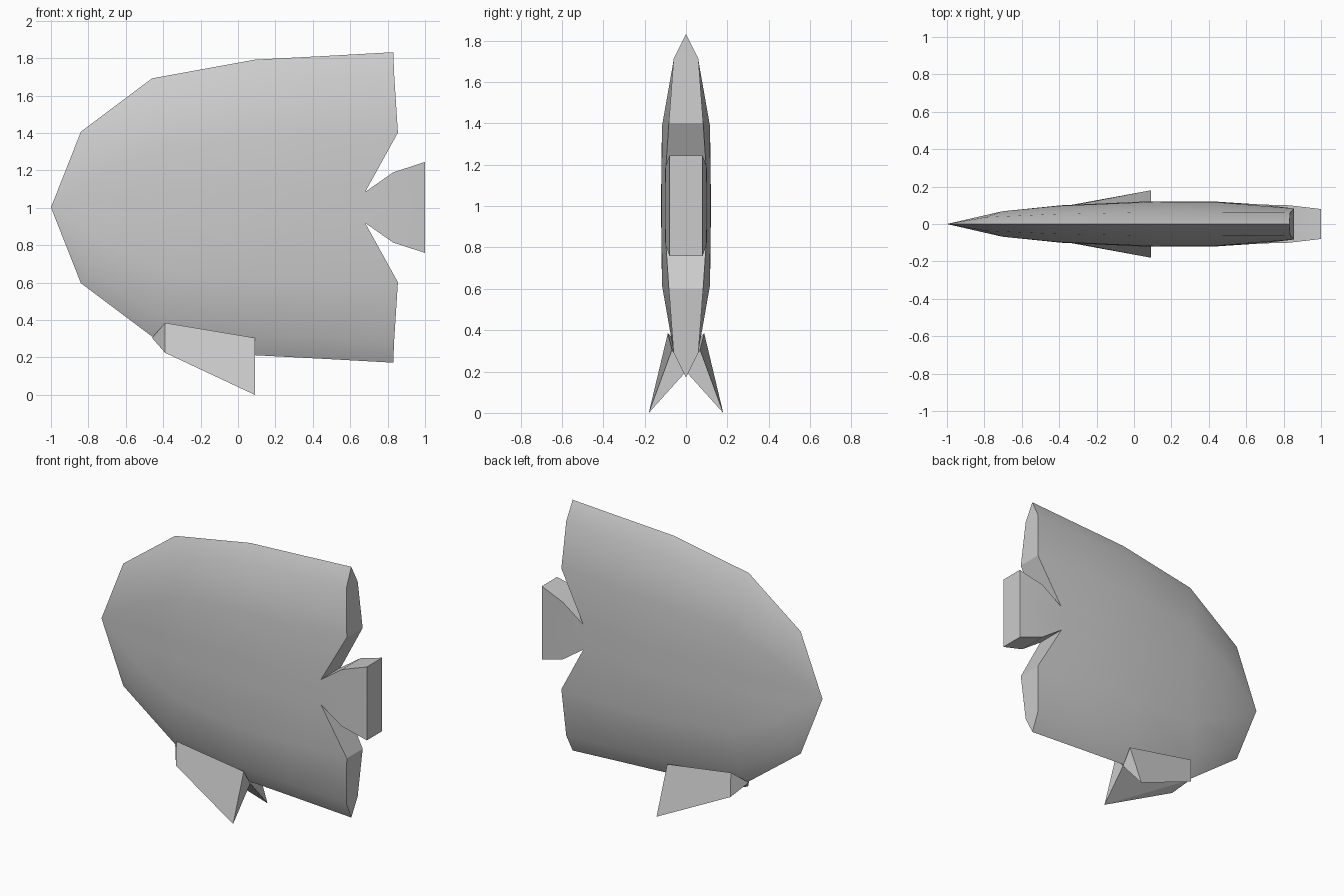
import bpy, bmesh, math

cube = bpy.data.objects.get("Cube")
if cube:
    bpy.data.objects.remove(cube, do_unlink=True)

grey = bpy.data.materials.new("plain grey")
grey.use_nodes = True
colour = (0.6, 0.6, 0.6, 1)
grey.diffuse_color = colour
grey.node_tree.nodes["Principled BSDF"].inputs["Base Color"].default_value = colour

MID = 1.002  # height of the body's centre line


def finish(name, quads, z, smooth):
    """Weld loose faces into one closed object."""
    bm = bmesh.new()
    for q in quads:
        bm.faces.new([bm.verts.new(p) for p in q])
    bmesh.ops.remove_doubles(bm, verts=bm.verts, dist=0.0005)
    bmesh.ops.recalc_face_normals(bm, faces=bm.faces)
    mesh = bpy.data.meshes.new(name)
    bm.to_mesh(mesh)
    bm.free()
    mesh.materials.append(grey)
    ob = bpy.data.objects.new(name, mesh)
    bpy.context.collection.objects.link(ob)
    ob.location.z = z
    if smooth:
        bpy.ops.object.select_all(action='DESELECT')
        ob.select_set(True)
        bpy.context.view_layer.objects.active = ob
        bpy.ops.object.shade_smooth_by_angle(angle=math.radians(32))
    return ob


def column(ridge_x, centre_x, height, thick):
    """One quarter rib, from the sharp ridge to the centre line."""
    rows = ((1, 0, 0), (.855, .52, .3), (.48, .97, .85), (.1, 1, 1), (0, 1, 1))
    return [(ridge_x + (centre_x - ridge_x) * s, thick * t, height * f)
            for f, t, s in rows]


# Quarter of the body: nose, ribs, then the notched rear edge
ribs = [column(-1, -1, 0, 0),
        column(-.84, -.68, .405, .07),
        column(-.46, -.39, .69, .1),
        column(.09, .05, .79, .12),
        column(.47, .45, .81, .119),
        [(.83, 0, .83), (.835, .06, .71), (.855, .083, .4),
         (.68, .104, .083), (.68, .104, 0)]]
tail = [ribs[-1][3:],
        [(.83, .1, .188), (.83, .1, 0)],
        [(1, .08, .243), (1, .08, 0)]]


def skin(cols):
    return [(a[i], b[i], b[i + 1], a[i + 1])
            for a, b in zip(cols, cols[1:]) for i in range(len(a) - 1)]


def wall(path):
    """Close an edge path inward to the middle plane."""
    return [(a, b, (b[0], 0, b[2]), (a[0], 0, a[2])) for a, b in zip(path, path[1:])]


quarter = (skin(ribs) + skin(tail) + wall(ribs[-1][:4])
           + wall([c[0] for c in tail]) + wall(tail[-1]))
body = [[(x, y * sy, z * sz) for x, y, z in q]
        for q in quarter for sy in (1, -1) for sz in (1, -1)]
finish("body_and_tail", body, MID, True)

# Pair of splayed wedge fins under the belly
for name, s in (("left_belly_fin", 1), ("right_belly_fin", -1)):
    root = (-.46, 0, .305)
    upper = (-.39, s * .088, .385)
    lower = (-.39, s * .092, .225)
    tip = (.09, s * .18, 0)
    rear = (.09, s * .068, .305)
    keel = (.09, 0, .2)
    finish(name, [(root, upper, lower), (upper, lower, tip, rear), (tip, rear, keel),
                  (root, lower, tip), (root, tip, keel),
                  (root, upper, rear), (root, rear, keel)], 0, False)
